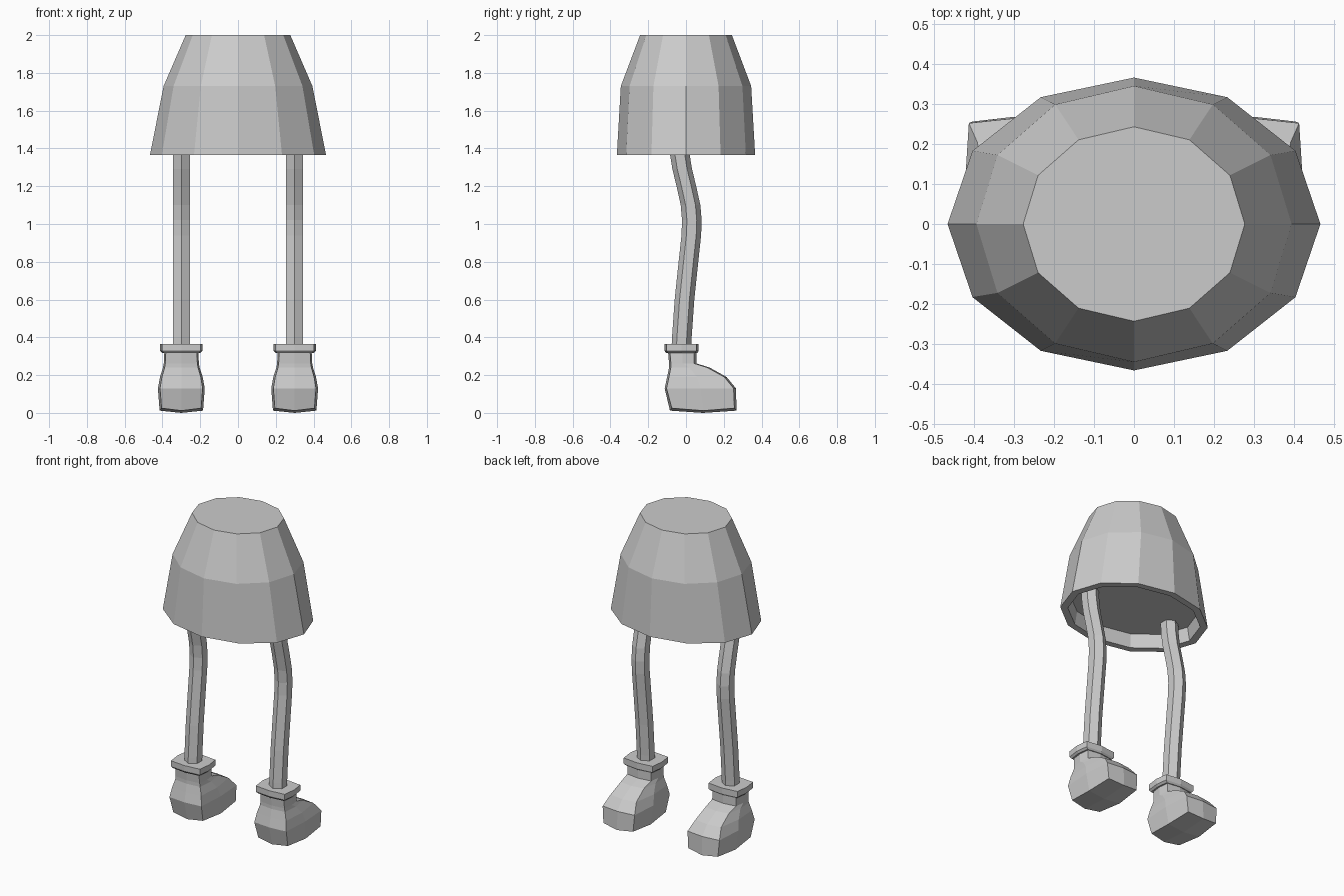
import bpy, bmesh
from math import sin, cos, pi

if "Cube" in bpy.data.objects:
    bpy.data.objects.remove(bpy.data.objects["Cube"])


def finish(name, bm):
    bmesh.ops.recalc_face_normals(bm, faces=bm.faces)
    me = bpy.data.meshes.new(name)
    bm.to_mesh(me)
    bm.free()
    ob = bpy.data.objects.new(name, me)
    bpy.context.collection.objects.link(ob)
    return ob


def loft(bm, rings, cap_start=True, cap_end=True):
    """Join equal-sized rings of points; returns the rings of vertices."""
    loops = [[bm.verts.new(p) for p in ring] for ring in rings]
    for a, b in zip(loops, loops[1:]):
        for i in range(len(a)):
            j = (i + 1) % len(a)
            bm.faces.new((a[i], a[j], b[j], b[i]))
    if cap_start:
        bm.faces.new(loops[0][::-1])
    if cap_end:
        bm.faces.new(loops[-1])
    return loops


def ellipse(n, rx, ry, z, x=0, y=0, start=0.0):
    return [(x + rx * cos(start + 2 * pi * i / n),
             y + ry * sin(start + 2 * pi * i / n), z) for i in range(n)]


def loop_edges(bm, loop):
    return [bm.edges.get((loop[i - 1], loop[i])) for i in range(len(loop))]


# Twelve-sided skirt: recessed underside, flared wall, ten-sided well in the top
bm = bmesh.new()
outer = loft(bm, [ellipse(12, rx, ry, z) for rx, ry, z in (
    (.405, .313, 1.45), (.42, .325, 1.365), (.466, .366, 1.365),
    (.394, .345, 1.73), (.277, .243, 2.0))], cap_end=False)
well = loft(bm, [ellipse(10, .198, .198, z, start=pi / 2) for z in (1.7, 2.0)],
            cap_end=False)
bmesh.ops.bridge_loops(bm, edges=loop_edges(bm, outer[-1]) + loop_edges(bm, well[-1]))
finish("skirt", bm)


def shoe_ring(x, half, heel, toe, z, dz=0.0, toe_half=None):
    """Rounded-square outline: four corners plus bulging side midpoints."""
    th = half if toe_half is None else toe_half
    k = .91
    mid = (heel + toe) / 2
    h, t = heel + .01, toe - .012
    return [(x - k * half, h, z), (x, heel, z - dz), (x + k * half, h, z),
            (x + half, mid, z - dz), (x + k * th, t, z), (x, toe, z - dz),
            (x - k * th, t, z), (x - half, mid, z - dz)]


for side, s in (("left", -1), ("right", 1)):
    x = .30 * s

    # Bent six-sided leg
    bm = bmesh.new()
    path = [(-.025, .33), (-.022, .40), (-.008, .60), (.013, .80), (.028, .94),
            (.031, 1.02), (.024, 1.10), (.002, 1.20), (-.02, 1.29),
            (-.033, 1.37), (-.04, 1.46)]
    loft(bm, [ellipse(6, .052, .052, z, x, y, pi / 2) for y, z in path])
    finish(side + "_leg", bm)

    # Shoe with the toe pointing to +y and a slightly domed sole
    bm = bmesh.new()
    loops = loft(bm, [
        shoe_ring(x, .115, -.085, .268, .025, .013),
        shoe_ring(x, .124, -.113, .264, .13),
        shoe_ring(x, .113, -.10, .215, .19, toe_half=.10),
        shoe_ring(x, .097, -.09, .125, .24, toe_half=.09),
        shoe_ring(x, .093, -.09, .055, .262),
        shoe_ring(x, .09, -.095, .055, .325)], cap_start=False)
    centre = bm.verts.new((x, .09, 0))
    sole = loops[0]
    for i in range(0, 8, 2):
        bm.faces.new((sole[i - 1], sole[i], sole[i + 1], centre))
    finish(side + "_shoe", bm)

    # Cuff around the ankle
    bm = bmesh.new()
    loft(bm, [shoe_ring(x, .10, -.105, .06, .317),
              shoe_ring(x, .112, -.113, .067, .328),
              shoe_ring(x, .112, -.113, .067, .365)])
    finish(side + "_cuff", bm)
